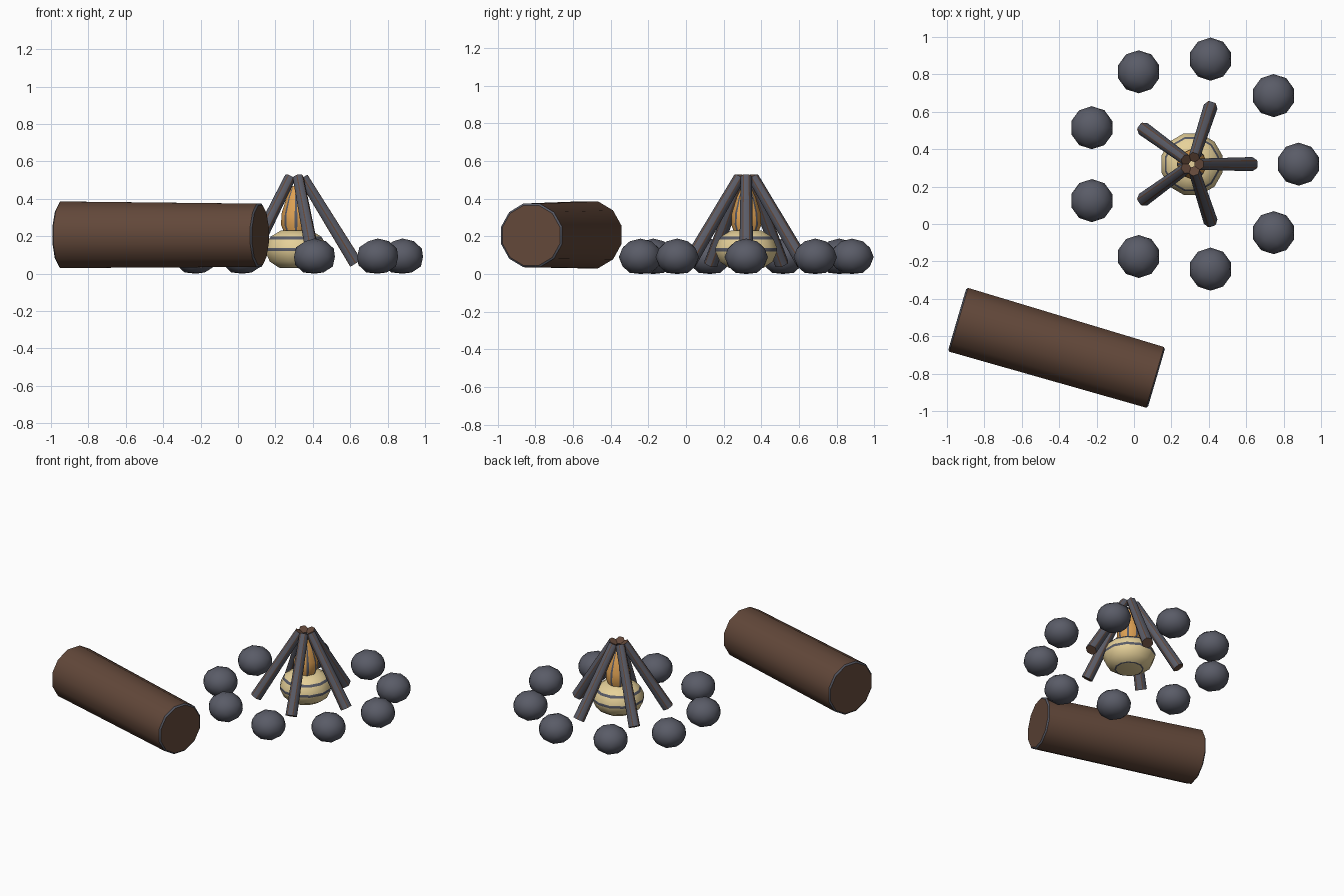
import bpy, bmesh
from math import sin, cos, radians, pi
from mathutils import Vector

if "Cube" in bpy.data.objects:
    bpy.data.objects.remove(bpy.data.objects["Cube"])


def make_material(name, srgb):
    colour = [(c / 255) ** 2.2 for c in srgb] + [1]
    mat = bpy.data.materials.new(name)
    mat.use_nodes = True
    mat.diffuse_color = colour
    mat.node_tree.nodes["Principled BSDF"].inputs["Base Color"].default_value = colour
    return mat


GREY = make_material("slate grey", (90, 92, 103))
BROWN = make_material("bark brown", (98, 73, 60))
YELLOW = make_material("pale yellow", (230, 208, 152))
ORANGE = make_material("flame orange", (222, 160, 84))


def finish(bm, name, mats, angle):
    bmesh.ops.recalc_face_normals(bm, faces=bm.faces)
    mesh = bpy.data.meshes.new(name)
    bm.to_mesh(mesh)
    bm.free()
    for m in mats:
        mesh.materials.append(m)
    obj = bpy.data.objects.new(name, mesh)
    bpy.context.collection.objects.link(obj)
    bpy.ops.object.select_all(action="DESELECT")
    obj.select_set(True)
    bpy.context.view_layer.objects.active = obj
    bpy.ops.object.shade_smooth_by_angle(angle=radians(angle))
    return obj


def lathe(name, profile, angles, mats, rule, caps, angle=40):
    """Turn (radius, height) points; rule(ring, side) gives the material slot."""
    bm = bmesh.new()
    rings = [[bm.verts.new((r * cos(a), r * sin(a), z)) for a in angles] for r, z in profile]
    n = len(angles)
    for i in range(len(rings) - 1):
        for j in range(n):
            k = (j + 1) % n
            f = bm.faces.new((rings[i][j], rings[i][k], rings[i + 1][k], rings[i + 1][j]))
            f.material_index = rule(i, j)
    for ring, slot in zip((rings[0], rings[-1]), caps):
        bm.faces.new(ring).material_index = slot
    return finish(bm, name, mats, angle)


def even(n):
    return [2 * pi * (j + 0.5) / n for j in range(n)]


def striped(n, half):
    """Pairs of close angles: even sides are narrow, odd sides are wide."""
    return [2 * pi * j / n + s * half for j in range(n) for s in (-1, 1)]


def aim(obj, start, end):
    obj.rotation_mode = "QUATERNION"
    obj.rotation_quaternion = (end - start).to_track_quat("Z", "Y")
    obj.location = start


CENTRE = Vector((0.31, 0.32, 0))

# Seat log with pale chamfered rims
start, end = Vector((-0.945, -0.51, 0.208)), Vector((0.12, -0.822, 0.205))
length = (end - start).length
log = lathe("seat_log",
            [(0.174, 0), (0.184, 0.008), (0.175, length - 0.008), (0.165, length)],
            even(12), [BROWN, GREY], lambda i, j: 0 if i == 1 else 1, (0, 0), 35)
aim(log, start, end)

# Ring of stones, flattened where they rest on the ground
for s in range(9):
    a = 2 * pi * s / 9
    bm = bmesh.new()
    bmesh.ops.create_icosphere(bm, subdivisions=2, radius=1)
    for v in bm.verts:
        v.co = (v.co.x * 0.115, v.co.y * 0.115, max(0.0, 0.09 + v.co.z * 0.098))
    stone = finish(bm, f"stone_{s + 1}", [GREY], 40)
    stone.location = CENTRE + Vector((cos(a), sin(a), 0)) * 0.57

# Leaning sticks with brown grain lines and cut ends
for s in range(5):
    out = Vector((cos(2 * pi * s / 5), sin(2 * pi * s / 5), 0))
    start = CENTRE + out * 0.32 + Vector((0, 0, 0.055))
    end = CENTRE + out * 0.038 + Vector((0, 0, 0.515))
    stick = lathe(f"stick_{s + 1}", [(0.038, 0), (0.03, (end - start).length)],
                  striped(6, 0.1), [GREY, BROWN],
                  lambda i, j: 1 if j % 2 == 0 else 0, (1, 1), 35)
    aim(stick, start, end)

# Banded ember bed
embers = lathe("ember_bed",
               [(0.085, 0.03), (0.095, 0.033), (0.145, 0.065), (0.17, 0.12), (0.17, 0.138),
                (0.15, 0.183), (0.14, 0.198), (0.085, 0.23)],
               even(12), [YELLOW, GREY], lambda i, j: 1 if i in (0, 3, 5) else 0, (0, 0))
embers.location = CENTRE

# Flame with upright dark lines and a pale tip
flame = lathe("flame",
              [(0.055, 0.2), (0.08, 0.26), (0.078, 0.32), (0.05, 0.41), (0.022, 0.47)],
              striped(8, 0.09), [ORANGE, GREY, YELLOW],
              lambda i, j: 1 if j % 2 == 0 else 0, (0, 2))
flame.location = CENTRE
